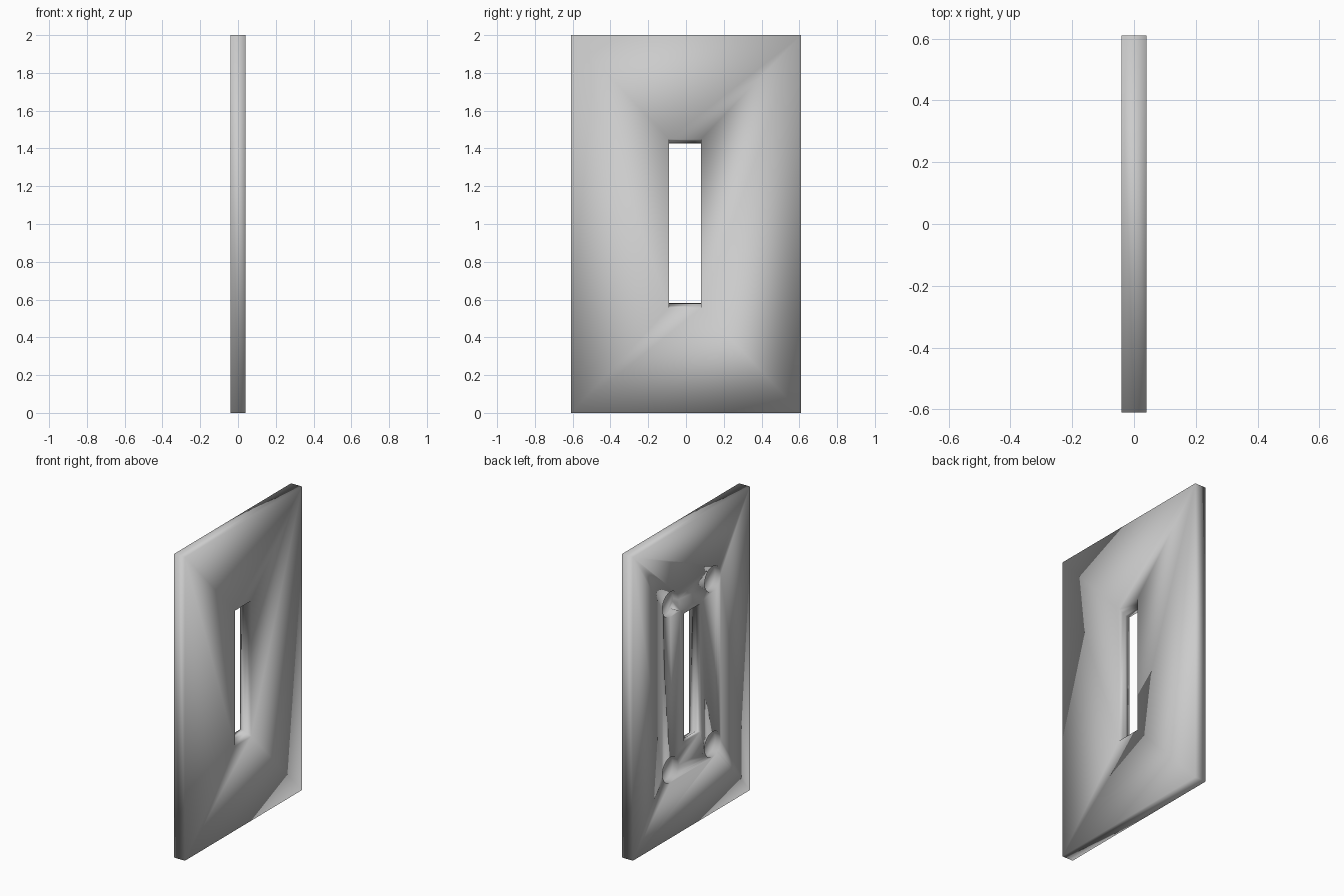
import bpy, bmesh, math

if "Cube" in bpy.data.objects:
    bpy.data.objects.remove(bpy.data.objects["Cube"])


def make_prism(name, loops):
    """Closed solid bridged through a list of equal-length vertex rings."""
    bm = bmesh.new()
    rings = [[bm.verts.new(p) for p in ring] for ring in loops]
    n = len(rings[0])
    for a, b in zip(rings, rings[1:]):
        for i in range(n):
            j = (i + 1) % n
            bm.faces.new((a[i], a[j], b[j], b[i]))
    bm.faces.new(rings[0])
    bm.faces.new(rings[-1])
    bmesh.ops.recalc_face_normals(bm, faces=bm.faces)
    mesh = bpy.data.meshes.new(name)
    bm.to_mesh(mesh)
    bm.free()
    obj = bpy.data.objects.new(name, mesh)
    bpy.context.collection.objects.link(obj)
    return obj


def rect(x, y0, y1, z0, z1):
    return [(x, y0, z0), (x, y1, z0), (x, y1, z1), (x, y0, z1)]


# flat plate with a middle loop around its rim
plate = make_prism("plate", [rect(x, -0.61, 0.61, 0, 2) for x in (-0.04, 0, 0.04)])

# central slot, its ends stepping outward towards the +x face
slot = [(-0.06, 0.582, 1.425), (-0.01, 0.58, 1.428),
        (0.01, 0.567, 1.44), (0.04, 0.556, 1.449), (0.06, 0.55, 1.455)]
cutters = [make_prism("slot_cutter", [rect(x, -0.09, 0.08, z0, z1) for x, z0, z1 in slot])]

# four blind mounting recesses in the -x face
for y in (-0.22, 0.22):
    for z in (0.45, 1.54):
        ring = [(y + 0.083 * math.cos(a), z + 0.083 * math.sin(a))
                for a in (math.tau * i / 24 for i in range(24))]
        if y > 0 and z > 1:
            ring[14] = (0.115, 1.46)      # corner pulled out towards the slot
        cutters.append(make_prism("recess_cutter",
                                  [[(x, p, q) for p, q in ring] for x in (-0.06, 0.0)]))

# cut the openings and apply
for c in cutters:
    c.hide_render = True
    mod = plate.modifiers.new("cut", 'BOOLEAN')
    mod.operation = 'DIFFERENCE'
    mod.solver = 'EXACT'
    mod.object = c
bpy.context.view_layer.update()
cut_mesh = bpy.data.meshes.new_from_object(
    plate.evaluated_get(bpy.context.evaluated_depsgraph_get()))
plate.modifiers.clear()
plate.data = cut_mesh
for c in cutters:
    bpy.data.objects.remove(c)

# soft shading over the whole plate
for f in plate.data.polygons:
    f.use_smooth = True
